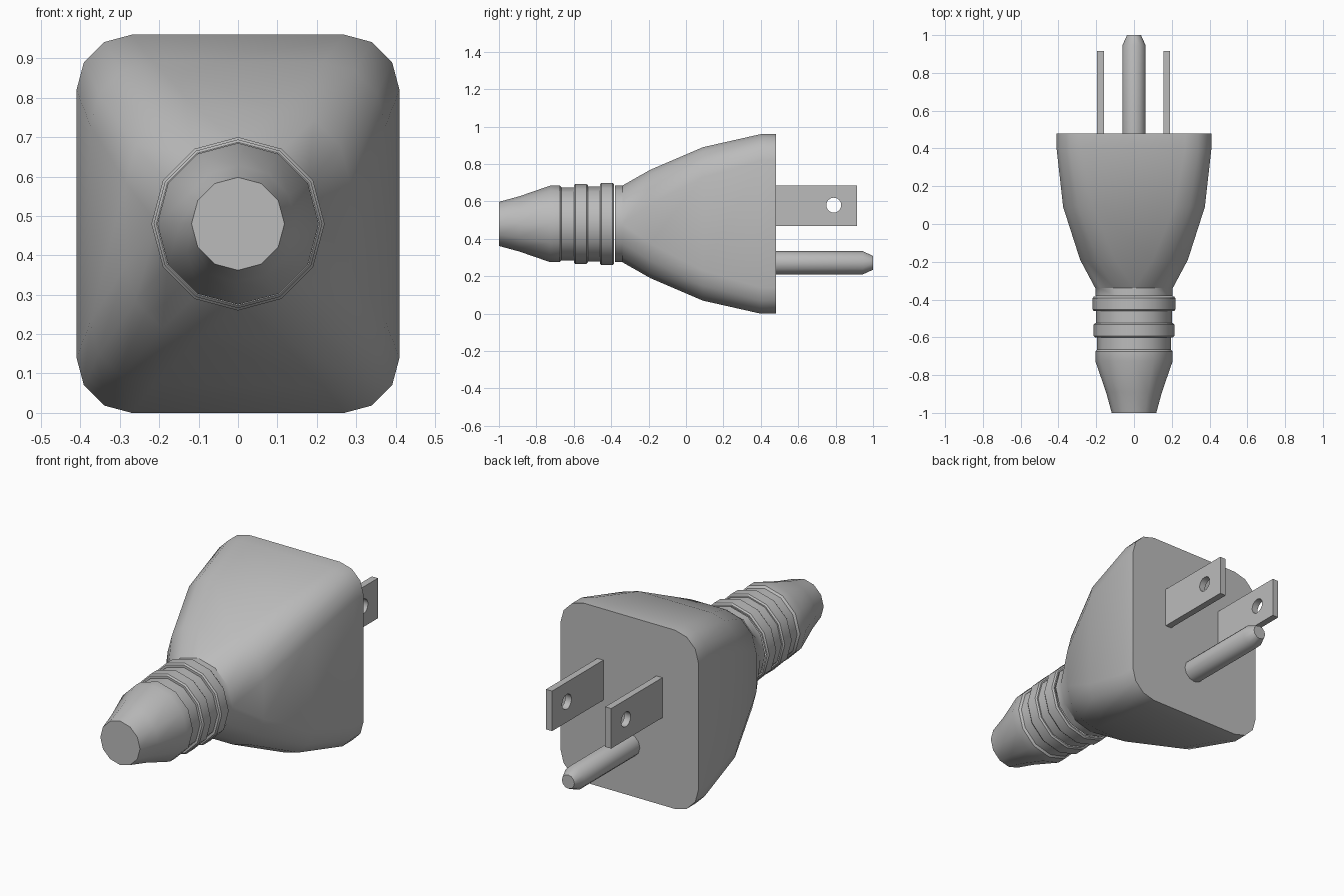
import bpy
import bmesh
import math
from mathutils import Vector

cube = bpy.data.objects.get("Cube")
if cube:
    bpy.data.objects.remove(cube, do_unlink=True)

# One grey for the whole plug
GREY = (0.5, 0.5, 0.5, 1.0)
grey = bpy.data.materials.new("plain grey")
grey.use_nodes = True
grey.diffuse_color = GREY
grey.node_tree.nodes["Principled BSDF"].inputs["Base Color"].default_value = GREY

AXIS_Z = 0.48   # height of the plug's centre line


def finish(name, bm, angle=35):
    """Turn a bmesh into a shaded object with outward normals."""
    bmesh.ops.recalc_face_normals(bm, faces=bm.faces)
    mesh = bpy.data.meshes.new(name)
    bm.to_mesh(mesh)
    bm.free()
    mesh.materials.append(grey)
    obj = bpy.data.objects.new(name, mesh)
    bpy.context.collection.objects.link(obj)
    bpy.ops.object.select_all(action='DESELECT')
    obj.select_set(True)
    bpy.context.view_layer.objects.active = obj
    bpy.ops.object.shade_smooth_by_angle(angle=math.radians(angle))
    return obj


def section(y, half_x, half_z, radius, centre_z):
    """Rounded rectangle; a full radius gives a twelve-sided circle."""
    points = []
    for corner, (sx, sz) in enumerate(((1, 1), (-1, 1), (-1, -1), (1, -1))):
        for step in range(4):
            a = math.radians(90 * corner + 30 * step)
            points.append(Vector((sx * (half_x - radius) + radius * math.cos(a), y,
                                  centre_z + sz * (half_z - radius) + radius * math.sin(a))))
    return points


def loft(name, sections, centre_z=AXIS_Z, cap_front=True, cap_back=True):
    """Skin a run of sections (y, half_x, half_z, radius) along y."""
    bm = bmesh.new()
    rings = [[bm.verts.new(p) for p in section(*s, centre_z)] for s in sections]
    for a, b in zip(rings, rings[1:]):
        for i in range(len(a)):
            j = (i + 1) % len(a)
            bm.faces.new((a[i], a[j], b[j], b[i]))
    if cap_front:
        bm.faces.new(rings[0])
    if cap_back:
        bm.faces.new(rings[-1])
    bmesh.ops.remove_doubles(bm, verts=bm.verts, dist=0.0001)
    return finish(name, bm)


def turned(profile):
    return [(y, r, r, r) for y, r in profile]


# Moulded body: round neck swelling into a rounded rectangle
loft("plug_body", [
    (-0.38, 0.205, 0.205, 0.205),
    (-0.34, 0.205, 0.205, 0.205),
    (-0.19, 0.285, 0.29, 0.185),
    (0.09, 0.375, 0.41, 0.16),
    (0.40, 0.41, 0.48, 0.14),
    (0.48, 0.41, 0.48, 0.14),
], cap_front=False)

# Cable grip: tapered tail, then two raised ribs
grip = [(-1.0, 0.118), (-0.89, 0.148), (-0.725, 0.205), (-0.675, 0.205), (-0.665, 0.195)]
for start, end, rib, groove in ((-0.60, -0.525, 0.214, 0.2), (-0.46, -0.385, 0.22, 0.205)):
    grip += [(start, grip[-1][1]), (start, rib - 0.007), (start + 0.008, rib),
             (end - 0.008, rib), (end, rib - 0.007), (end, groove)]
loft("cable_grip", turned(grip), cap_back=False)

# Round ground pin with a tapered tip
loft("ground_pin", turned([(0.47, 0.062), (0.945, 0.062), (1.0, 0.037)]), centre_z=0.272)


def blade(name, x, thickness=0.036):
    """Flat contact with a round hole through it."""
    bm = bmesh.new()
    outline = [(0.47, 0.47), (0.915, 0.47), (0.915, 0.685), (0.47, 0.685)]
    hole = [(0.79 + 0.04 * math.cos(i * math.tau / 16),
             0.58 + 0.04 * math.sin(i * math.tau / 16)) for i in range(16)]
    edges = []
    for loop in (outline, hole):
        verts = [bm.verts.new((x - thickness / 2, y, z)) for y, z in loop]
        edges += [bm.edges.new((v, verts[(i + 1) % len(verts)])) for i, v in enumerate(verts)]
    bmesh.ops.triangle_fill(bm, edges=edges, use_beauty=True, normal=(1, 0, 0))
    result = bmesh.ops.extrude_face_region(bm, geom=bm.faces[:], use_keep_orig=True)
    moved = [g for g in result["geom"] if isinstance(g, bmesh.types.BMVert)]
    bmesh.ops.translate(bm, verts=moved, vec=(thickness, 0, 0))
    return finish(name, bm)


blade("left_blade", 0.173)
blade("right_blade", -0.178)
